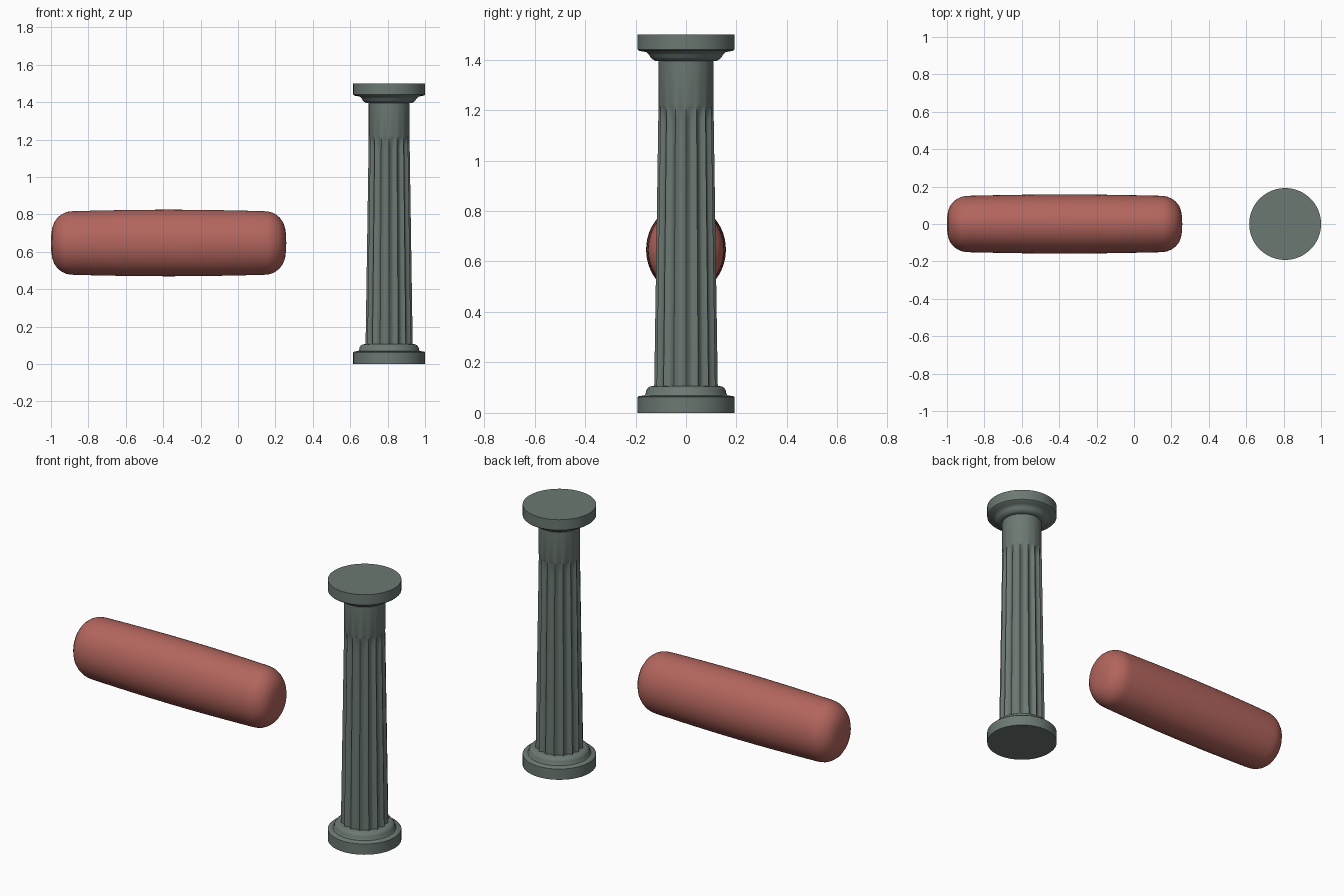
import bpy, bmesh
from math import sin, cos, pi, radians
from mathutils import Matrix

if "Cube" in bpy.data.objects:
    bpy.data.objects.remove(bpy.data.objects["Cube"])


def material(name, colour):
    m = bpy.data.materials.new(name)
    m.use_nodes = True
    m.diffuse_color = colour
    m.node_tree.nodes["Principled BSDF"].inputs["Base Color"].default_value = colour
    return m


stone = material("grey green stone", (0.15, 0.19, 0.17, 1))
red = material("dusty red", (0.45, 0.13, 0.11, 1))


def lathe(name, profile, segments, mat, transform, angle, carve=None):
    """Spin (radius, height) points into a closed solid; carve(theta, z) is removed from the radius."""
    bm = bmesh.new()
    rings = []
    for r, z in profile:
        ring = []
        for i in range(segments):
            t = 2 * pi * i / segments
            rr = r - (carve(t, z) if carve else 0)
            ring.append(bm.verts.new((rr * cos(t), rr * sin(t), z)))
        rings.append(ring)
    for a, b in zip(rings, rings[1:]):
        for i in range(segments):
            j = (i + 1) % segments
            bm.faces.new((a[i], a[j], b[j], b[i]))
    bm.faces.new(rings[0][::-1])
    bm.faces.new(rings[-1])
    bmesh.ops.transform(bm, matrix=transform, verts=bm.verts)
    bmesh.ops.recalc_face_normals(bm, faces=bm.faces)
    mesh = bpy.data.meshes.new(name)
    bm.to_mesh(mesh)
    bm.free()
    mesh.materials.append(mat)
    obj = bpy.data.objects.new(name, mesh)
    bpy.context.collection.objects.link(obj)
    bpy.ops.object.select_all(action="DESELECT")
    obj.select_set(True)
    bpy.context.view_layer.objects.active = obj
    bpy.ops.object.shade_smooth_by_angle(angle=radians(angle))
    return obj


# Column: stepped base and capital with a tapering fluted shaft between
FLUTES, FLUTE_TOP = 16, 1.22
place = Matrix.Translation((0.808, 0, 0))


def flute(t, z):
    fade = min(1, max(0, (FLUTE_TOP - z) / 0.06))
    return 0.013 * abs(sin(FLUTES * t / 2)) * fade ** 0.6


base = [(0.192, 0), (0.192, 0.062), (0.187, 0.067), (0.165, 0.069), (0.16, 0.075),
        (0.158, 0.088), (0.152, 0.098), (0.142, 0.105), (0.12, 0.107)]
capital = [(0.105, 1.395), (0.122, 1.395), (0.134, 1.402), (0.143, 1.412), (0.147, 1.42),
           (0.158, 1.43), (0.187, 1.435), (0.192, 1.44), (0.192, 1.5)]
levels = [0.1 + 0.1 * i for i in range(11)] + [1.16 + 0.01 * i for i in range(7)] + [1.4]
shaft = [(0.126 - 0.017 * min(1, (z - 0.1) / 1.12), z) for z in levels]

lathe("column_base", base, 64, stone, place, 40)
lathe("column_shaft", shaft, FLUTES * 8, stone, place, 30, flute)
lathe("column_capital", capital, 64, stone, place, 40)

# Bolster: gently barrelled oval roll lying along x, mirrored about its middle
HALF, MID_X, MID_Z = 0.629, -0.371, 0.647
half = [(0.02, 1), (0.25, 0.998), (0.45, 0.99), (0.62, 0.973), (0.76, 0.945), (0.86, 0.91),
        (0.92, 0.875), (0.945, 0.845), (0.955, 0.81), (0.97, 0.65), (0.988, 0.4), (0.997, 0.2)]
roll = [(r, -h * HALF) for r, h in half] + [(1, 0)] + [(r, h * HALF) for r, h in half[::-1]]
lay = (Matrix.Translation((MID_X, 0, MID_Z)) @ Matrix.Diagonal((1, 0.158, 0.178, 1))
       @ Matrix.Rotation(pi / 2, 4, "Y"))
lathe("bolster", roll, 64, red, lay, 50)
